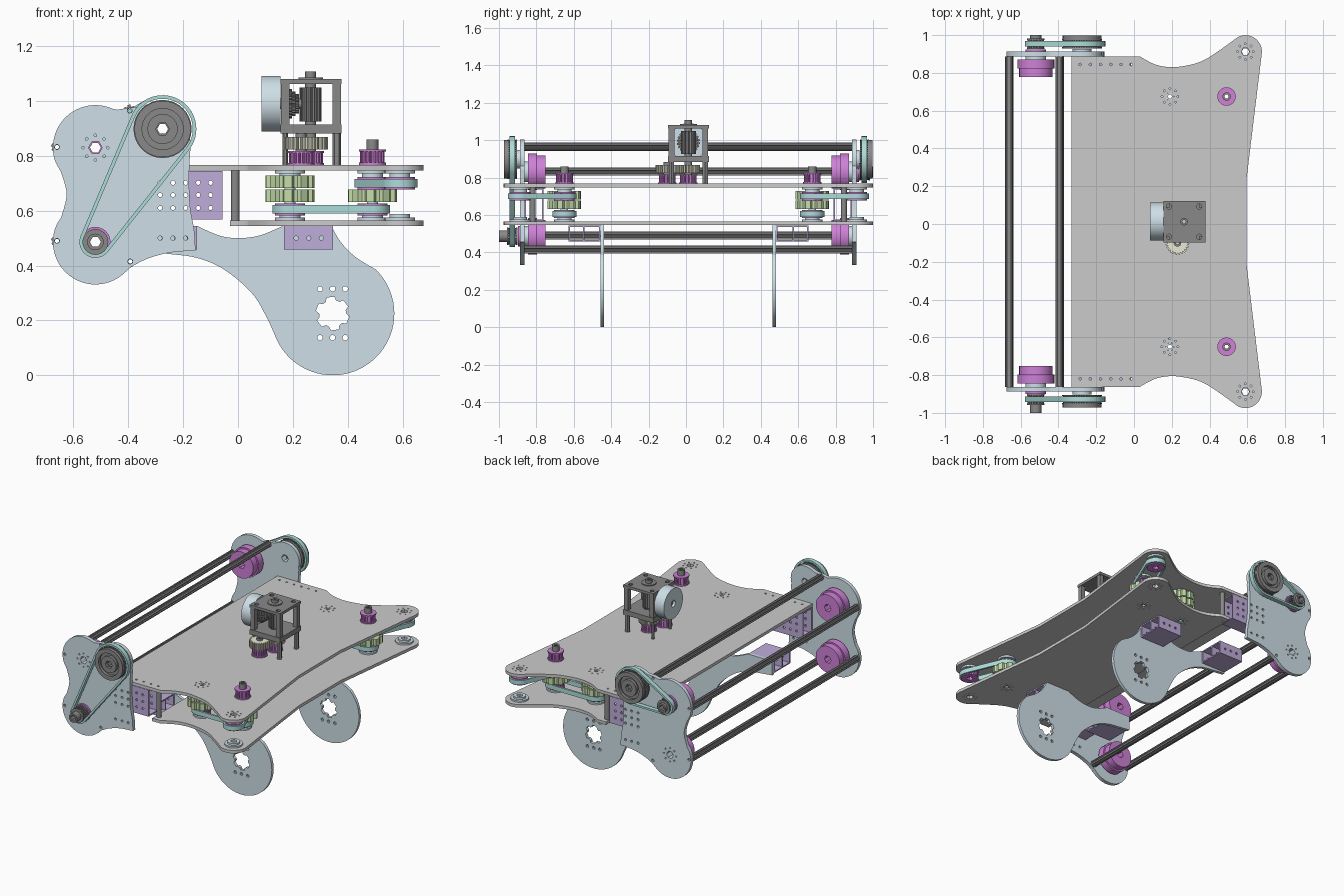
import bpy, bmesh, math
from math import cos, sin, pi, radians

if "Cube" in bpy.data.objects:
    bpy.data.objects.remove(bpy.data.objects["Cube"])

C = 0.0125  # y of the symmetry plane
BLUE, TEAL, PURPLE = (.62, .74, .80, 1), (.42, .72, .70, 1), (.52, .42, .70, 1)
MAGENTA, GREEN, CREAM, DARK = (.62, .22, .68, 1), (.55, .72, .40, 1), (.82, .82, .66, 1), (.25, .25, .25, 1)
LIGHT = (.62, .62, .62, 1)
mats = {}


def material(col):
    if col not in mats:
        mats[col] = bpy.data.materials.new("colour_%d" % len(mats))
        mats[col].diffuse_color = col
    return mats[col]


# ---- outline helpers (2D loops) ----
def arc(cx, cy, r, a0, a1, n=24):
    return [(cx + r * cos(radians(a0 + (a1 - a0) * i / n)), cy + r * sin(radians(a0 + (a1 - a0) * i / n)))
            for i in range(n + 1)]


def circ(cx, cy, r, n=32):
    return arc(cx, cy, r, 0, 360, n)[:-1]


def rect(x0, y0, x1, y1):
    return [(x0, y0), (x1, y0), (x1, y1), (x0, y1)]


def gear(cx, cy, r, n, d):
    return [(cx + q * cos(2 * pi * (i + f) / n), cy + q * sin(2 * pi * (i + f) / n))
            for i in range(n) for f, q in ((0, r - d), (.25, r - d), (.4, r), (.85, r))]


def smooth(p, n=6):
    q = [p[0]] + p + [p[-1]]
    out = []
    for a, b, c, d in zip(q, q[1:], q[2:], q[3:]):
        for i in range(n):
            t = i / n
            out.append(tuple(.5 * (2 * b[k] + (c[k] - a[k]) * t + (2 * a[k] - 5 * b[k] + 4 * c[k] - d[k]) * t * t
                                   + (3 * b[k] - a[k] - 3 * c[k] + d[k]) * t ** 3) for k in (0, 1)))
    return out + [p[-1]]


def hull(c1, r1, c2, r2):
    a = math.degrees(math.atan2(c2[1] - c1[1], c2[0] - c1[0]))
    f = math.degrees(math.acos((r1 - r2) / math.dist(c1, c2)))
    return arc(*c1, r1, a + f, a + 360 - f, 40) + arc(*c2, r2, a - f, a + f, 24)


def ring_holes(cx, cy, r, n=8):
    return [circ(*p, .005, 8) for p in circ(cx, cy, r, n)]


# ---- extrude a filled outline (first loop) with holes along an axis ----
def slab(name, loops, a, b, axis='z', col=None):
    cu = bpy.data.curves.new(name, 'CURVE')
    cu.dimensions, cu.fill_mode, cu.extrude = '2D', 'BOTH', abs(b - a) / 2
    for loop in loops:
        pts = [p for i, p in enumerate(loop) if math.dist(p, loop[i - 1]) > 1e-5]
        sp = cu.splines.new('POLY')
        sp.points.add(len(pts) - 1)
        for q, p in zip(sp.points, pts):
            q.co = (p[0], p[1], 0, 1)
        sp.use_cyclic_u = True
    tmp = bpy.data.objects.new(name, cu)
    me = bpy.data.meshes.new_from_object(tmp)
    bpy.data.objects.remove(tmp)
    bpy.data.curves.remove(cu)
    bm = bmesh.new()
    bm.from_mesh(me)
    bmesh.ops.remove_doubles(bm, verts=bm.verts, dist=1e-5)
    m = (a + b) / 2
    for v in bm.verts:
        x, y, z = v.co
        v.co = {'z': (x, y, z + m), 'y': (x, z + m, y), 'x': (z + m, x, y)}[axis]
    bmesh.ops.recalc_face_normals(bm, faces=bm.faces)
    for f in bm.faces:
        f.smooth = True
    for e in bm.edges:
        e.smooth = len(e.link_faces) == 2 and e.calc_face_angle(0) < radians(30)
    bm.to_mesh(me)
    bm.free()
    me.name = name
    me.materials.clear()
    if col:
        me.materials.append(material(col))
    ob = bpy.data.objects.new(name, me)
    bpy.context.collection.objects.link(ob)
    return ob


def disc(name, c, r, a, b, axis='z', col=None, bore=.02):
    return slab(name, [circ(*c, r), circ(*c, bore, 6)], a, b, axis, col)


def belt(name, c1, r1, c2, r2, a, b, axis='z', t=.013):
    slab(name, [hull(c1, r1, c2, r2), hull(c1, r1 - t, c2, r2 - t)], a, b, axis, TEAL)


# ---- deck plates ----
def deck(name, left, z0, z1):
    h = [(.595, .22)] + arc(.59, .9, .087, -7, 120) + smooth(
        [(.5465, .975), (.45, .905), (.36, .85), (.27, .825), (.19, .818), (.11, .833), (.03, .875)]) + [(left, .875)]
    out = [(x, C + y) for x, y in h] + [(x, C - y) for x, y in reversed(h)]
    holes = []
    for s in (-1, 1):
        for x, y in ((.19, .6625), (.49, .6625), (.59, .9)):
            holes += [circ(x, C + s * y, .022, 6)] + ring_holes(x, C + s * y, .042)
        holes += [circ(-.285 + .054 * i, C + s * .832, .007, 8) for i in range(6) if -.285 + .054 * i > left + .01]
    slab(name, [out] + holes, z0, z1, 'z', LIGHT)


deck("upper_deck", -.33, .747, .767)
deck("lower_deck", -.03, .545, .565)

# ---- side plate and leg outlines in x,z ----
UP, LOW, BIG = (-.52, .83), (-.52, .486), (-.275, .898)
RODS = [(-.66, .832), (-.66, .49), (-.393, .415), (-.395, .965)]
COLS = [-.284, -.237, -.191, -.145, -.1]
side = smooth([(-.155, .455), (-.16, .53), (-.175, .62), (-.178, .74), (-.172, .85)]) + arc(*BIG, .105, -20, 110) + \
    smooth([(-.35, .98), (-.4, .975), (-.44, .968)]) + arc(*UP, .155, 65, 200) + \
    smooth([(-.645, .74), (-.625, .66), (-.645, .575)]) + arc(*LOW, .155, 155, 310) + \
    smooth([(-.39, .395), (-.33, .425), (-.25, .447), (-.155, .455)])
side_holes = [circ(*c, .025, 6) for c in (UP, LOW, BIG)] + ring_holes(*UP, .045) + ring_holes(*LOW, .045) + \
    [circ(x, z, .008, 10) for x in COLS[:3] for z in (.702, .657, .61, .5)] + [circ(*r, .009, 10) for r in RODS]
leg = arc(.345, .225, .225, -155, 46, 40) + smooth([(.5, .387), (.43, .43), (.375, .485), (.34, .545)]) + \
    smooth([(.165, .545), (.08, .51), (0, .5), (-.07, .51), (-.15, .545)]) + [(-.33, .545)] + \
    smooth([(-.33, .45), (-.26, .443), (-.15, .428), (-.05, .385), (.05, .3), (.105, .21), (.141, .13)])
leg_holes = [gear(.345, .225, .062, 6, .013)] + \
    [circ(x, z, .01, 10) for x in (.299, .345, .391) for z in (.137, .315)]


# Box tube running along x with holes in its side walls
def box_tube(name, x0, x1, y0, y1, z0, z1, holes, mid=False):
    t = .008 if y1 > y0 else -.008
    walls = [y0, y1 - t] + ([(y0 + y1) / 2] if mid else [])
    for y in walls:
        slab(name + "_wall", [rect(x0, z0, x1, z1)] + holes, y, y + t, 'y', PURPLE)
    for z in (z0, z1 - .008):
        slab(name + "_flange", [rect(x0, min(y0, y1), x1, max(y0, y1))], z, z + .008, 'z', PURPLE)


# Toothed pulley with two flanges
def pulley(name, c, r, a, b, axis, col, teeth=24):
    f = (b - a) * .14
    slab(name + "_teeth", [gear(*c, r - .004, teeth, .007), circ(*c, .02, 6)], a + f, b - f, axis, col)
    disc(name + "_flange", c, r, a, a + f, axis, col)
    disc(name + "_flange", c, r, b - f, b, axis, col)


# ---- everything mirrored front / back ----
for s in (-1, 1):
    def Y(v):
        return C + s * v
    slab("side_plate", [side] + side_holes, Y(.875), Y(.9), 'y', BLUE)
    slab("leg_plate", [leg] + leg_holes, Y(.45), Y(.47), 'y', BLUE)
    box_tube("upper_bracket", -.33, -.057, Y(.775), Y(.875), .567, .745,
             [circ(x, z, .008, 10) for x in COLS for z in (.702, .657, .61)])
    for x0 in (.167, -.33):
        box_tube("leg_bracket", x0, x0 + .18, Y(.47), Y(.642), .458, .544,
                 [circ(x0 + .045 + .046 * i, .5, .008, 10) for i in range(3)], True)
    # intake wheels inside the side plates
    for c in (UP, LOW):
        disc("roller_hub", c, .055, Y(.855), Y(.875), 'y', BLUE, .025)
        disc("roller_wide", c, .098, Y(.81), Y(.858), 'y', MAGENTA, .025)
        disc("roller_narrow", c, .088, Y(.765), Y(.81), 'y', MAGENTA, .025)
    # outer belt drive: low shaft on the front, high shaft on the back
    sm = LOW if s < 0 else UP
    disc("large_bearing", BIG, .05, Y(.9), Y(.915), 'y', BLUE, .025)
    disc("small_bearing", sm, .055, Y(.9), Y(.912), 'y', MAGENTA)
    pulley("large_pulley", BIG, .106, Y(.917), Y(.966), 'y', DARK, 48)
    slab("large_pulley_rim", [circ(*BIG, .103), circ(*BIG, .075)], Y(.966), Y(.985), 'y', DARK)
    disc("large_pulley_hub", BIG, .055, Y(.966), Y(.985), 'y', DARK, .025)
    pulley("small_pulley", sm, .047, Y(.913), Y(.97), 'y', DARK, 18)
    disc("small_pulley_hub", sm, .03, Y(.97), -1 if s < 0 else 1, 'y', DARK)
    belt("outer_belt", BIG, .123, sm, .058, Y(.926), Y(.956), 'y')
    # stacks between the decks
    A, B, L = (.19, Y(.6625)), (.49, Y(.6625)), (.59, Y(.9))
    for c in (A, B, L):
        disc("bearing_low", c, .055, .565, .575, 'z', BLUE)
        disc("bearing_low_hub", c, .038, .575, .588, 'z', BLUE)
        disc("bearing_high", c, .055, .735, .747, 'z', BLUE)
        disc("bearing_high_hub", c, .038, .72, .735, 'z', BLUE)
    for c in (A, B):
        pulley("lower_pulley", c, .055, .583, .627, 'z', MAGENTA)
        disc("shaft", c, .02, .55, .765, 'z', BLUE, .012)
        slab("grip_wheel", [gear(*c, .09, 9, .013), circ(*c, .02, 6)], .631, .677, 'z', GREEN)
    slab("grip_wheel_top", [gear(*A, .09, 9, .013), circ(*A, .02, 6)], .683, .729, 'z', GREEN)
    belt("long_belt", A, .065, B, .065, .59, .62)
    for c in (B, L):
        pulley("upper_pulley", c, .055, .678, .722, 'z', MAGENTA)
    belt("corner_belt", B, .065, L, .065, .685, .715)
    # drive pulley above the deck
    pulley("drive_pulley", B, .049, .767, .823, 'z', MAGENTA, 18)
    disc("drive_hub", B, .022, .823, .86, 'z', DARK, .012)
    disc("deck_standoff", (-.01, Y(.832)), .016, .565, .747, 'z', DARK, .007)

# ---- cross rods with grooved section ----
for x, z in RODS:
    slab("cross_rod", [gear(x, z, .022, 6, .006), circ(x, z, .008, 8)], C - .875, C + .875, 'y', DARK)

# ---- gearbox on top ----
G, P = (.265, C), (.23, -.1)
corners = [(x, C + s * .09) for x in (.172, .36) for s in (-1, 1)]
plate = rect(.155, C - .11, .378, C + .11)
screws = [circ(.265 + .08 * i, C + .08 * j, .014, 12) for i in (-1, 1) for j in (-1, 1)]
slab("gearbox_top", [plate, circ(*G, .03)] + screws, 1.062, 1.08, 'z', DARK)
slab("gearbox_base", [plate, circ(*G, .03)], .882, .915, 'z', DARK)
disc("gearbox_collar", G, .045, 1.08, 1.086, 'z', DARK)
disc("gearbox_shaft", G, .02, .767, 1.107, 'z', DARK, .01)
slab("gearbox_spool", [gear(*G, .04, 16, .006), circ(*G, .02, 12)], .925, 1.05, 'z', DARK)
for x, y in corners:
    slab("gearbox_post", [rect(x - .015, y - .015, x + .015, y + .015)], .915, 1.062, 'z', DARK)
    if x > .3:
        slab("gearbox_leg", [circ(x, y, .016, 6)], .767, .882, 'z', DARK)
    else:
        slab("gearbox_leg", [circ(x, y, .01, 6)], .767, .882, 'z', DARK)
# motor disc and bevel gear on the sideways shaft
slab("motor_disc", [circ(C, .99, .101, 48), circ(C, .99, .022, 24)], .085, .155, 'x', BLUE)
slab("motor_shaft", [circ(C, .99, .02)], .1, .235, 'x', DARK)
for i in range(4):
    slab("bevel_gear", [gear(C, .99, .062 - .009 * i, 20, .007)], .17 + .013 * i, .183 + .013 * i, 'x', DARK)
# transfer gears and pulleys under the gearbox
for c in (G, P):
    slab("transfer_gear", [gear(*c, .063, 24, .01), circ(*c, .02, 6)], .823, .868, 'z', CREAM)
    pulley("transfer_pulley", c, .049, .767, .817, 'z', MAGENTA, 18)
    disc("transfer_shaft", c, .02, .75, .882, 'z', DARK, .01)

for m in bpy.data.materials:
    if m.users and not m.is_grease_pencil:
        m.use_nodes = True
        m.node_tree.nodes["Principled BSDF"].inputs["Base Color"].default_value = m.diffuse_color
